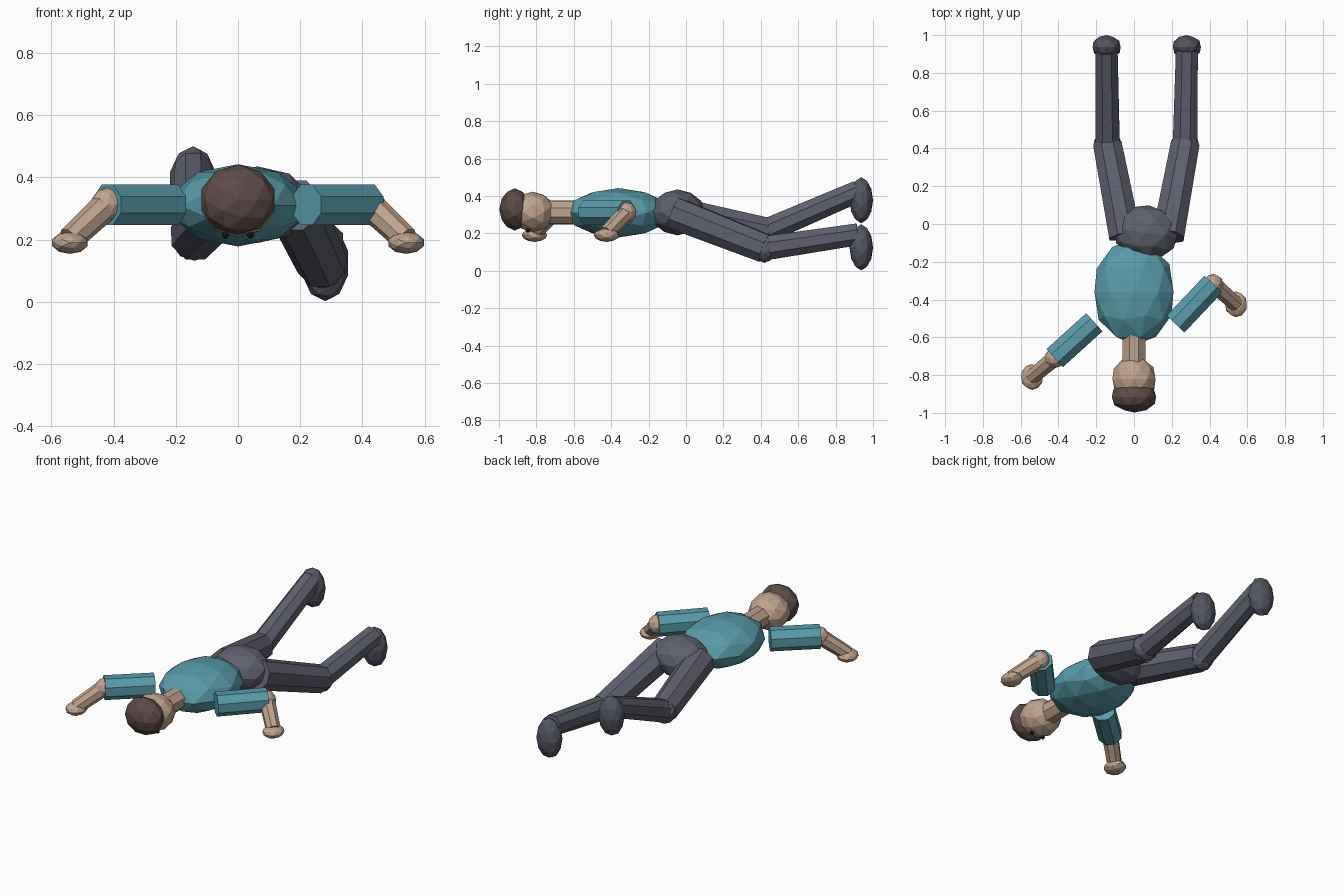
import bpy
import math
from mathutils import Vector, Matrix

if "Cube" in bpy.data.objects:
    bpy.data.objects.remove(bpy.data.objects["Cube"], do_unlink=True)


def material(name, rgb):
    m = bpy.data.materials.new(name)
    m.use_nodes = True
    m.diffuse_color = (*rgb, 1)
    m.node_tree.nodes["Principled BSDF"].inputs["Base Color"].default_value = (*rgb, 1)
    return m


SHIRT = material("teal shirt", (0.10, 0.33, 0.40))
SKIN = material("skin", (0.52, 0.37, 0.27))
TROUSERS = material("slate trousers", (0.115, 0.12, 0.16))
SHOES = material("dark shoes", (0.09, 0.095, 0.125))
HAIR = material("brown hair", (0.11, 0.07, 0.065))
EYES = material("dark eyes", (0.015, 0.012, 0.012))


def finish(name, mat):
    ob = bpy.context.object
    ob.name = name
    ob.data.materials.append(mat)
    return ob


def ball(name, centre, radii, mat, yaw=0.0, detail=2):
    """Faceted ellipsoid whose poles lie along the body, head to toe."""
    bpy.ops.mesh.primitive_ico_sphere_add(subdivisions=detail, radius=1)
    ob = finish(name, mat)
    ob.data.transform(Matrix.Rotation(math.pi / 2, 4, 'X'))
    ob.data.transform(Matrix.Diagonal((*radii, 1)))
    ob.rotation_euler.z = yaw
    ob.location = centre
    return ob


def limb(name, start, end, r1, r2, mat):
    """Eight-sided tapered tube between two joints."""
    a, b = Vector(start), Vector(end)
    d = b - a
    bpy.ops.mesh.primitive_cone_add(vertices=8, radius1=r1, radius2=r2, depth=d.length)
    ob = finish(name, mat)
    ob.data.transform(Matrix.Rotation(math.pi / 8, 4, 'Z'))
    ob.rotation_euler = d.to_track_quat('Z', 'Y').to_euler()
    ob.location = (a + b) / 2
    return ob


# Trunk, lying face down with the head towards the front
ball("torso", (0, -0.36, 0.31), (0.22, 0.28, 0.132), SHIRT)
ball("pelvis", (0.063, -0.045, 0.312), (0.175, 0.145, 0.123), TROUSERS, yaw=-0.12)

# Head
limb("neck", (0, -0.56, 0.312), (0, -0.74, 0.312), 0.065, 0.065, SKIN)
ball("head", (0, -0.82, 0.315), (0.12, 0.12, 0.108), SKIN)
ball("hair", (0, -0.915, 0.328), (0.123, 0.083, 0.113), HAIR)
for side, x in (("left", 0.04), ("right", -0.04)):
    ball(side + "_eye", (x, -0.845, 0.215), (0.013, 0.013, 0.013), EYES, detail=1)

# Arms: shoulder, elbow and hand of each side
arms = {
    "left": ((0.22, -0.53, 0.312), (0.42, -0.318, 0.312), (0.54, -0.425, 0.20)),
    "right": ((-0.21, -0.52, 0.312), (-0.42, -0.71, 0.312), (-0.54, -0.81, 0.20)),
}
for side, (shoulder, elbow, hand) in arms.items():
    limb(side + "_sleeve", shoulder, elbow, 0.07, 0.07, SHIRT)
    ball(side + "_elbow", elbow, (0.053, 0.053, 0.056), SKIN)
    limb(side + "_forearm", elbow, hand, 0.047, 0.042, SKIN)
    ball(side + "_hand", Vector(hand) - Vector((0, 0, 0.01)), (0.06, 0.068, 0.036), SKIN)

# Legs: hip, knee, ankle and foot centre of each side
legs = {
    "left": ((0.18, -0.065, 0.31), (0.27, 0.42, 0.12), (0.28, 0.92, 0.195), (0.28, 0.937, 0.125)),
    "right": ((-0.047, -0.065, 0.31), (-0.14, 0.42, 0.21), (-0.145, 0.92, 0.425), (-0.145, 0.937, 0.377)),
}
for side, (hip, knee, ankle, foot) in legs.items():
    limb(side + "_thigh", hip, knee, 0.092, 0.082, TROUSERS)
    ball(side + "_knee", knee, (0.078, 0.06, 0.078), TROUSERS)
    limb(side + "_shin", knee, ankle, 0.07, 0.063, TROUSERS)
    ball(side + "_shoe", foot, (0.078, 0.063, 0.123), SHOES)
